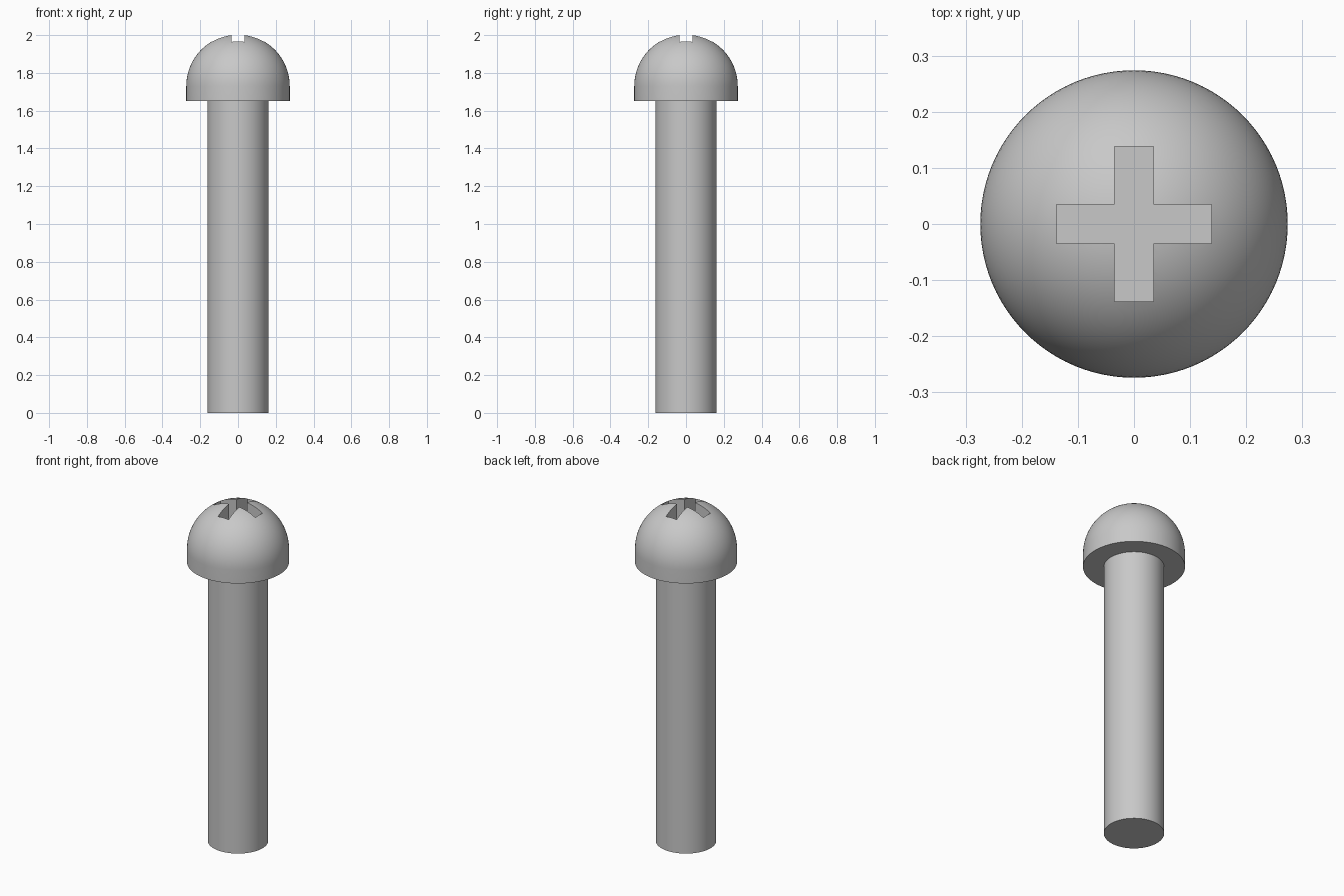
import bpy, bmesh, math

cube = bpy.data.objects.get("Cube")
if cube:
    bpy.data.objects.remove(cube, do_unlink=True)

HEAD_R, SHAFT_R = 0.274, 0.162
HEAD_BASE, DOME_Z = 1.652, 1.73
SLOT_HALF_W, SLOT_HALF_L, SLOT_FLOOR = 0.0345, 0.138, 1.863
SEGMENTS = 96

# Single plain metal colour
steel = bpy.data.materials.new("grey steel")
steel.use_nodes = True
colour = (0.58, 0.58, 0.58, 1)
steel.diffuse_color = colour
steel.node_tree.nodes["Principled BSDF"].inputs["Base Color"].default_value = colour


def finish(name, bm):
    bmesh.ops.recalc_face_normals(bm, faces=bm.faces)
    mesh = bpy.data.meshes.new(name)
    bm.to_mesh(mesh)
    bm.free()
    mesh.materials.append(steel)
    obj = bpy.data.objects.new(name, mesh)
    bpy.context.collection.objects.link(obj)
    return obj


def lathe(name, profile):
    """Revolve an (r, z) profile around the z axis."""
    bm = bmesh.new()
    verts = [bm.verts.new((r, 0, z)) for r, z in profile]
    edges = [bm.edges.new(pair) for pair in zip(verts, verts[1:])]
    bmesh.ops.spin(bm, geom=verts + edges, cent=(0, 0, 0), axis=(0, 0, 1),
                   angle=math.tau, steps=SEGMENTS, use_duplicate=False)
    bmesh.ops.remove_doubles(bm, verts=bm.verts, dist=1e-5)
    return finish(name, bm)


def activate(obj):
    bpy.ops.object.select_all(action="DESELECT")
    obj.select_set(True)
    bpy.context.view_layer.objects.active = obj


# Shaft
shaft = lathe("shaft", [(0, 0), (SHAFT_R, 0), (SHAFT_R, HEAD_BASE + 0.02), (0, HEAD_BASE + 0.02)])

# Domed head with a short straight rim
steps = 24
dome = [(HEAD_R * math.cos(a), DOME_Z + HEAD_R * math.sin(a))
        for a in (math.pi / 2 * i / steps for i in range(steps))]
head = lathe("head", [(0, HEAD_BASE), (HEAD_R, HEAD_BASE)] + dome + [(0, DOME_Z + HEAD_R)])

# Cross-shaped cutter: one outline, turned through four quarters
bm = bmesh.new()
w, l = SLOT_HALF_W, SLOT_HALF_L
outline = []
for q in range(4):
    c, s = round(math.cos(q * math.pi / 2)), round(math.sin(q * math.pi / 2))
    outline += [(x * c - y * s, x * s + y * c) for x, y in ((l, -w), (l, w), (w, w))]
face = bm.faces.new([bm.verts.new((x, y, SLOT_FLOOR)) for x, y in outline])
top = bmesh.ops.extrude_face_region(bm, geom=[face])["geom"]
bmesh.ops.translate(bm, vec=(0, 0, 0.3),
                    verts=[v for v in top if isinstance(v, bmesh.types.BMVert)])
cutter = finish("cross_cutter", bm)
cutter.hide_render = True

# Cut the cross recess into the head
cut = head.modifiers.new("cross recess", "BOOLEAN")
cut.operation = "DIFFERENCE"
cut.solver = "EXACT"
cut.object = cutter
activate(head)
bpy.ops.object.modifier_apply(modifier=cut.name)
bpy.data.objects.remove(cutter, do_unlink=True)

# Smooth curved walls, crisp rims
for obj in (shaft, head):
    activate(obj)
    bpy.ops.object.shade_smooth_by_angle(angle=math.radians(30))
